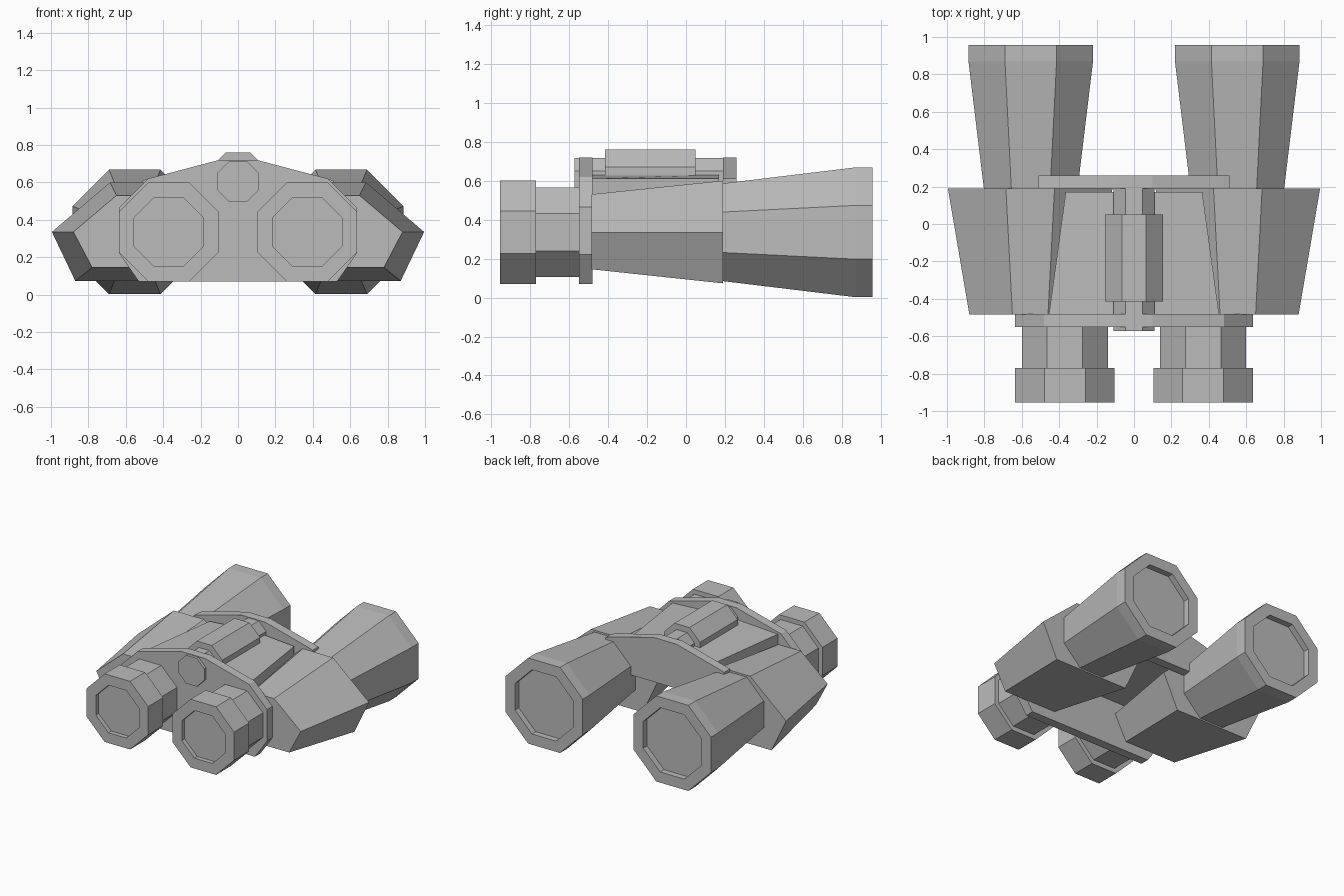
import bpy, bmesh, math

cube = bpy.data.objects.get("Cube")
if cube:
    bpy.data.objects.remove(cube, do_unlink=True)

grey = bpy.data.materials.new("plain_grey")
grey.use_nodes = True
colour = (0.5, 0.5, 0.5, 1)
grey.diffuse_color = colour
grey.node_tree.nodes["Principled BSDF"].inputs["Base Color"].default_value = colour


def loft(name, sections):
    """Skin a row of (y, outline) sections, where an outline is a loop of (x, z)."""
    bm = bmesh.new()
    rings = [[bm.verts.new((x, y, z)) for x, z in outline] for y, outline in sections]
    count = len(rings[0])
    for a, b in zip(rings, rings[1:]):
        for i in range(count):
            j = (i + 1) % count
            bm.faces.new((a[i], a[j], b[j], b[i]))
    bm.faces.new(rings[0])
    bm.faces.new(rings[-1])
    bmesh.ops.recalc_face_normals(bm, faces=bm.faces)
    mesh = bpy.data.meshes.new(name)
    bm.to_mesh(mesh)
    bm.free()
    mesh.materials.append(grey)
    obj = bpy.data.objects.new(name, mesh)
    bpy.context.collection.objects.link(obj)
    return obj


def octagon(cx, cz, half):
    r = half / math.cos(math.pi / 8)
    angles = [math.pi / 8 + i * math.pi / 4 for i in range(8)]
    return [(cx + r * math.cos(a), cz + r * math.sin(a)) for a in angles]


def tube(name, cx, cz, profile):
    """Eight-sided turned part from (y, half width) steps."""
    return loft(name, [(y, octagon(cx, cz, h)) for y, h in profile])


def hexagon(cx, cz, side, top, bottom, up, down):
    return [(cx + side, cz), (cx + top, cz + up), (cx - top, cz + up),
            (cx - side, cz), (cx - bottom, cz - down), (cx + bottom, cz - down)]


def mirrored(half):
    """Complete a symmetric outline from its +x half, listed bottom to top."""
    return half + [(-x, z) for x, z in reversed(half)]


AXIS = 0.335

for side, s in (("left", 1), ("right", -1)):
    # eyepiece with a recessed lens, neck behind the cup
    tube(side + "_eyepiece", s * 0.37, AXIS,
         [(-0.92, 0.185), (-0.955, 0.185), (-0.955, 0.265), (-0.77, 0.265),
          (-0.77, 0.23), (-0.5, 0.23)])
    # prism housing
    loft(side + "_housing",
         [(-0.485, hexagon(s * 0.555, AXIS, 0.325, 0.095, 0.225, 0.195, 0.19)),
          (0.19, hexagon(s * 0.555, AXIS, 0.44, 0.13, 0.315, 0.265, 0.262))])
    # flared barrel with a recessed lens
    tube(side + "_barrel", s * 0.552, AXIS,
         [(0.15, 0.246), (0.87, 0.333), (0.957, 0.333), (0.957, 0.25), (0.91, 0.25)])

# front bridge plate
front = mirrored([(0.53, 0.07), (0.635, 0.22), (0.635, 0.465), (0.48, 0.62), (0.1, 0.72)])
loft("front_plate", [(-0.55, front), (-0.48, front)])

# rear bridge plate
rear = mirrored([(0.4, 0.375), (0.51, 0.48), (0.51, 0.61), (0.48, 0.62), (0.1, 0.72)])
loft("rear_plate", [(0.19, rear), (0.26, rear)])

# web joining the two housings
loft("centre_web",
     [(y, mirrored([(w, 0.43), (w, 0.61), (0.1, 0.63)]))
      for y, w in ((-0.485, 0.455), (0.17, 0.365))])

# hinge rod and focus knob
tube("hinge_rod", 0, 0.605, [(-0.572, 0.11), (0.255, 0.11)])
tube("focus_knob", 0, 0.605, [(-0.415, 0.155), (0.05, 0.155)])
